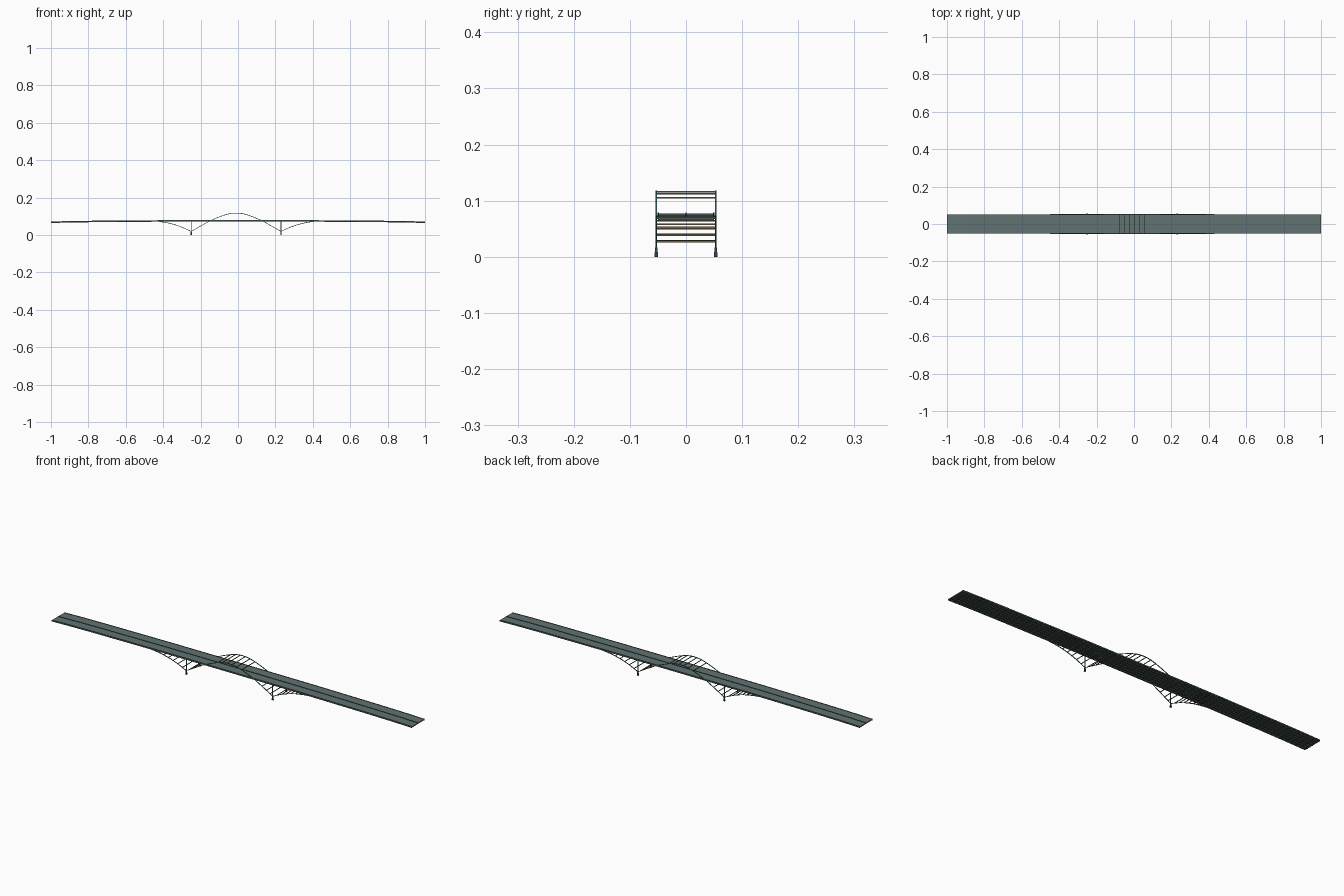
import bpy, bmesh

if "Cube" in bpy.data.objects:
    bpy.data.objects.remove(bpy.data.objects["Cube"])

CX = -0.01  # centre of the arch span


def material(name, rgb):
    m = bpy.data.materials.new(name)
    m.diffuse_color = (*rgb, 1)
    m.use_nodes = True
    m.node_tree.nodes["Principled BSDF"].inputs["Base Color"].default_value = m.diffuse_color
    return m


TEAL = material("teal_steel", (0.06, 0.2, 0.2))
ROAD = material("road_grey", (0.12, 0.17, 0.17))
DARK = material("dark_steel", (0.04, 0.055, 0.05))
BROWN = material("brown_steel", (0.16, 0.12, 0.06))


def finish(bm, name, mat):
    bmesh.ops.recalc_face_normals(bm, faces=bm.faces)
    me = bpy.data.meshes.new(name)
    bm.to_mesh(me)
    bm.free()
    me.materials.append(mat)
    ob = bpy.data.objects.new(name, me)
    bpy.context.collection.objects.link(ob)
    return ob


def ribbon(bm, path, y0, y1, up, down):
    """Sweep a rectangle along an x-z path."""
    prev = None
    for x, z in path:
        ring = [bm.verts.new(c) for c in ((x, y0, z - down), (x, y1, z - down),
                                          (x, y1, z + up), (x, y0, z + up))]
        if prev:
            for i in range(4):
                j = (i + 1) % 4
                bm.faces.new((prev[i], prev[j], ring[j], ring[i]))
        else:
            bm.faces.new(ring)
        prev = ring
    bm.faces.new(prev)


def block(bm, x, y, z0, z1, wx, wy, tx=None, ty=None):
    """Upright block, optionally tapered to tx, ty at the top."""
    rings = []
    for z, a, b in ((z0, wx, wy), (z1, tx or wx, ty or wy)):
        rings.append([bm.verts.new((x + sx * a / 2, y + sy * b / 2, z))
                      for sx, sy in ((-1, -1), (1, -1), (1, 1), (-1, 1))])
    for i in range(4):
        j = (i + 1) % 4
        bm.faces.new((rings[0][i], rings[0][j], rings[1][j], rings[1][i]))
    bm.faces.new(rings[0])
    bm.faces.new(rings[1])


def interp(table, d):
    for (a, za), (b, zb) in zip(table, table[1:]):
        if d <= b:
            return za + (zb - za) * (d - a) / (b - a)
    return table[-1][1]


# half profiles: distance from centre, height
DECK = [(0, .0775), (.4, .077), (.6, .0755), (.75, .0745), (.9, .0725), (1, .070)]
ARCH = [(0, .117), (.02, .116), (.04, .1128), (.067, .105), (.1, .0925), (.14, .0755),
        (.19, .0475), (.24, .0185), (.265, .0305), (.29, .0415), (.33, .0555),
        (.37, .0655), (.41, .0718), (.44, .0745)]


def mirror_path(table, c=0):
    return [(c - d, z) for d, z in reversed(table[1:])] + [(c + d, z) for d, z in table]


deck_path = mirror_path(DECK)
arch_path = mirror_path(ARCH, CX)

# road slab
bm = bmesh.new()
ribbon(bm, deck_path, -.0505, .0505, 0, .002)
finish(bm, "road_slab", ROAD)

# kerbs and median barrier
bm = bmesh.new()
for y, w in ((-.0495, .001), (0, .0012), (.0495, .001)):
    ribbon(bm, deck_path, y - w, y + w, .0018, .001)
finish(bm, "kerbs_and_median", DARK)

# deck girders and floor beams
bm = bmesh.new()
for y in (-.049, -.032, -.016, 0, .016, .032, .049):
    ribbon(bm, deck_path, y - .0008, y + .0008, -.001, .006)
n = 72
for i in range(n + 1):
    x = -.998 + 1.996 * i / n
    z = interp(DECK, abs(x))
    block(bm, x, 0, z - .0055, z - .001, .0022, .1)
finish(bm, "deck_framing", DARK)

# arch ribs
for side, label in ((-1, "front"), (1, "back")):
    bm = bmesh.new()
    ribbon(bm, arch_path, side * .053 - .0014, side * .053 + .0014, .0016, .0016)
    finish(bm, label + "_arch_rib", TEAL)

# cross struts between the ribs
bm = bmesh.new()
for d in (.0135, .04, .067, .18, .205, .225, .262, .288, .314, .34, .366, .392, .418):
    for s in (-1, 1):
        z = interp(ARCH, d)
        block(bm, CX + s * d, 0, z - .0013, z + .0013, .003, .106)
finish(bm, "cross_struts", BROWN)

# columns and tapered pier footings
cols, feet = bmesh.new(), bmesh.new()
for x in (CX - .24, CX + .24):
    for y in (-.053, .053):
        block(cols, x, y, .014, .0765, .0035, .0028)
        block(feet, x, y, 0, .017, .008, .007, .005, .0036)
finish(cols, "pier_columns", TEAL)
finish(feet, "pier_footings", DARK)
